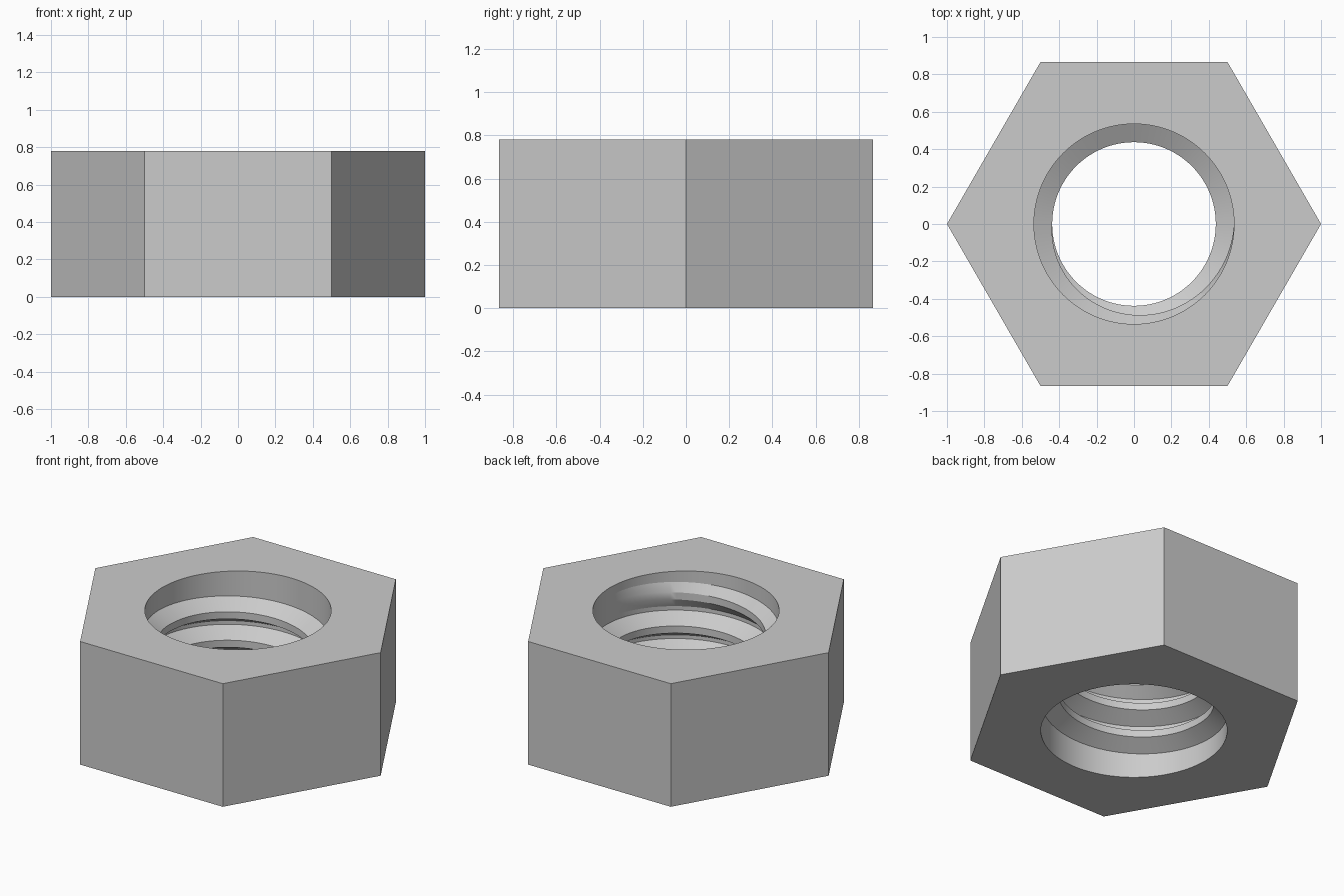
import bpy, bmesh
from math import cos, sin, pi, radians

cube = bpy.data.objects.get("Cube")
if cube:
    bpy.data.objects.remove(cube, do_unlink=True)

HEIGHT = 0.78
BORE = 0.535        # major (root) radius of the thread
PITCH = 0.18
TURNS = 3
SEG = 96            # segments per turn
DEPTH = 0.0975

steel = bpy.data.materials.new("plain_grey_metal")
steel.use_nodes = True
grey = (0.6, 0.6, 0.6, 1)
steel.diffuse_color = grey
steel.node_tree.nodes["Principled BSDF"].inputs["Base Color"].default_value = grey


def polar(bm, r, a, z):
    return bm.verts.new((r * cos(a), r * sin(a), z))


def finish(bm, name):
    bmesh.ops.recalc_face_normals(bm, faces=bm.faces)
    mesh = bpy.data.meshes.new(name)
    bm.to_mesh(mesh)
    bm.free()
    mesh.materials.append(steel)
    obj = bpy.data.objects.new(name, mesh)
    bpy.context.collection.objects.link(obj)
    bpy.ops.object.select_all(action='DESELECT')
    obj.select_set(True)
    bpy.context.view_layer.objects.active = obj
    bpy.ops.object.shade_smooth_by_angle(angle=radians(25))
    return obj


# Hexagonal body with a plain round bore
bm = bmesh.new()
hexes, bores = [], []
for z in (0, HEIGHT):
    hexes.append([polar(bm, 1, i * pi / 3, z) for i in range(6)])
    bores.append([polar(bm, BORE, i * 2 * pi / SEG, z) for i in range(SEG)])
for low, high in (hexes, bores):
    n = len(low)
    for i in range(n):
        j = (i + 1) % n
        bm.faces.new((low[i], low[j], high[j], high[i]))
step = SEG // 6
for outer, inner in zip(hexes, bores):
    for i in range(6):
        arc = [inner[(i * step + k) % SEG] for k in range(step, -1, -1)]
        bm.faces.new([outer[i], outer[(i + 1) % 6]] + arc)
finish(bm, "nut_body")

# Helical thread ridge, fading into the bore over half a turn at each end
bm = bmesh.new()
root, crest = PITCH * 7 / 16, PITCH / 8     # half widths of the ridge
total = SEG * TURNS
start = (HEIGHT - PITCH * TURNS) / 2
rings = []
for i in range(total + 1):
    a = i * 2 * pi / SEG
    z = start + PITCH * i / SEG
    fade = min(1, 2 * i / SEG, 2 * (total - i) / SEG)
    tip = BORE - DEPTH * fade
    section = ((BORE + 0.001, -root), (tip, -crest), (tip, crest), (BORE + 0.001, root))
    rings.append([polar(bm, r, a, z + dz) for r, dz in section])
for p, q in zip(rings, rings[1:]):
    for k in range(4):
        m = (k + 1) % 4
        bm.faces.new((p[k], p[m], q[m], q[k]))
bm.faces.new(rings[0])
bm.faces.new(rings[-1])
finish(bm, "thread_ridge")
